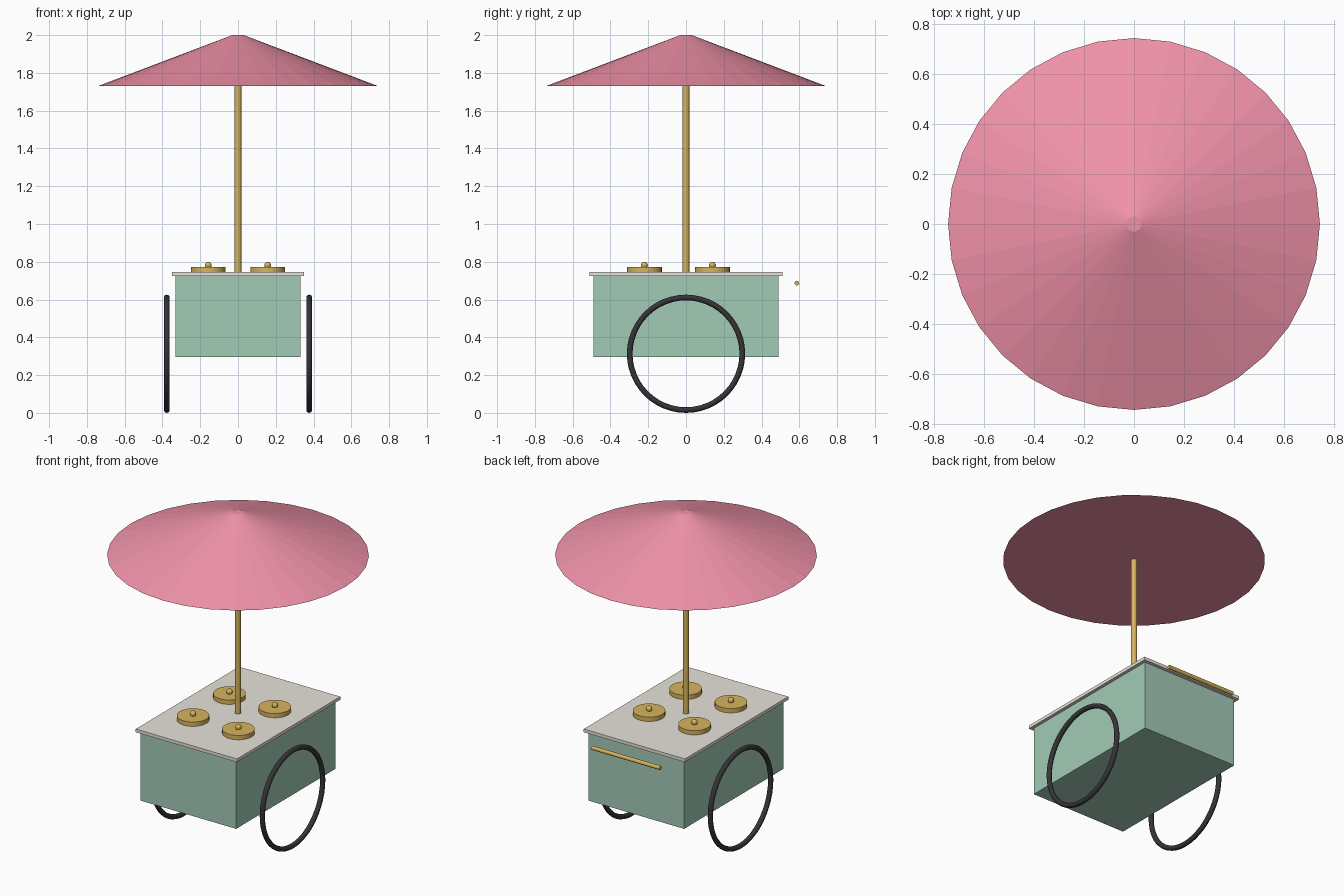
import bpy
from math import pi, radians

if "Cube" in bpy.data.objects:
    bpy.data.objects.remove(bpy.data.objects["Cube"])


def make_material(name, rgb):
    m = bpy.data.materials.new(name)
    m.diffuse_color = (*rgb, 1)
    m.use_nodes = True
    m.node_tree.nodes["Principled BSDF"].inputs["Base Color"].default_value = m.diffuse_color
    return m


MINT = make_material("mint_paint", (0.37, 0.60, 0.47))
CREAM = make_material("cream_counter", (0.80, 0.77, 0.70))
BRASS = make_material("brass", (0.68, 0.46, 0.11))
PINK = make_material("pink_canvas", (0.88, 0.29, 0.40))
RUBBER = make_material("black_rubber", (0.035, 0.035, 0.04))


def finish(name, mat, smooth=False):
    ob = bpy.context.object
    ob.name = name
    ob.data.materials.append(mat)
    if smooth:
        bpy.ops.object.shade_smooth_by_angle(angle=radians(40))
    return ob


def box(name, mat, sx, sy, z0, z1):
    bpy.ops.mesh.primitive_cube_add(size=1, location=(0, 0, (z0 + z1) / 2))
    ob = finish(name, mat)
    ob.scale = (sx, sy, z1 - z0)
    bpy.ops.object.transform_apply(location=False, rotation=False)
    return ob


def rod(name, mat, r, depth, loc, rot=(0, 0, 0), sides=24):
    bpy.ops.mesh.primitive_cylinder_add(vertices=sides, radius=r, depth=depth,
                                        location=loc, rotation=rot)
    return finish(name, mat, True)


# Cart body and counter
box("cart_body", MINT, 0.66, 0.98, 0.295, 0.725)
box("counter_top", CREAM, 0.70, 1.02, 0.725, 0.745)

# Wheel hoops, one on each side
for side, x in (("left", -0.377), ("right", 0.377)):
    bpy.ops.mesh.primitive_torus_add(major_radius=0.298, minor_radius=0.015,
                                     major_segments=48, minor_segments=12,
                                     location=(x, 0, 0.313), rotation=(0, pi / 2, 0))
    finish(side + "_wheel", RUBBER, True)

# Tub lids with round knobs
for i, (x, y) in enumerate((x, y) for x in (-0.157, 0.157) for y in (-0.22, 0.14)):
    rod(f"lid_{i + 1}", BRASS, 0.092, 0.03, (x, y, 0.757), sides=32)
    bpy.ops.mesh.primitive_uv_sphere_add(segments=16, ring_count=10, radius=0.018,
                                         location=(x, y, 0.782))
    finish(f"lid_knob_{i + 1}", BRASS, True)

# Push handle behind the cart
rod("push_handle", BRASS, 0.012, 0.47, (0, 0.587, 0.687), (0, pi / 2, 0), 16)

# Parasol: pole and flat-bottomed faceted canopy
rod("parasol_pole", BRASS, 0.018, 1.02, (0, 0, 1.245), sides=16)
bpy.ops.mesh.primitive_cone_add(vertices=32, radius1=0.742, radius2=0.03, depth=0.27,
                                location=(0, 0, 1.865))
finish("parasol_canopy", PINK)
